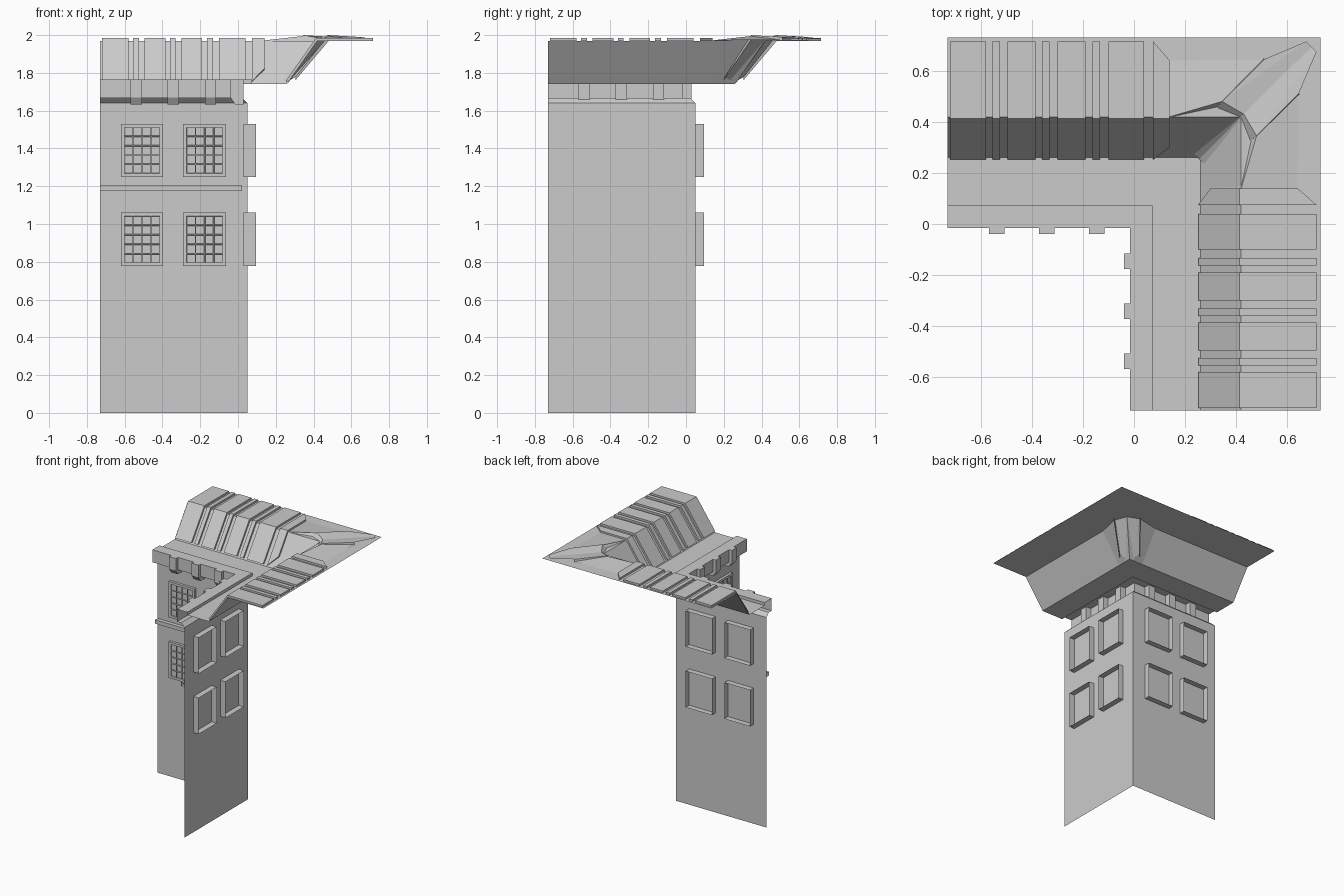
import bpy, bmesh
from mathutils import Matrix

if "Cube" in bpy.data.objects:
    bpy.data.objects.remove(bpy.data.objects["Cube"])

END = -0.73
SWAP = Matrix(((0, 1, 0, 0), (1, 0, 0, 0), (0, 0, 1, 0), (0, 0, 0, 1)))


def add(name, bm, both=False):
    """Make an object; with both, add its copy across the x = y diagonal."""
    me = bpy.data.meshes.new(name)
    bm.to_mesh(me)
    bm.free()
    bpy.context.collection.objects.link(bpy.data.objects.new(name, me))
    if both:
        m2 = me.copy()
        m2.transform(SWAP)
        m2.flip_normals()
        bpy.context.collection.objects.link(bpy.data.objects.new(name + "_side", m2))


def corner_sweep(name, profile):
    """Run an open (offset, height) profile around the mitred corner."""
    bm = bmesh.new()
    rows = [[bm.verts.new(p) for p in ((END, d, z), (d, d, z), (d, END, z))]
            for d, z in profile]
    for a, b in zip(rows, rows[1:]):
        for i in range(2):
            bm.faces.new((a[i], a[i + 1], b[i + 1], b[i]))
    add(name, bm)


def loft(bm, x0, prof0, x1, prof1):
    """Closed solid between two (y, z) profiles."""
    a = [bm.verts.new((x0, y, z)) for y, z in prof0]
    b = [bm.verts.new((x1, y, z)) for y, z in prof1]
    n = len(a)
    new = [bm.faces.new(a), bm.faces.new(b[::-1])]
    for i in range(n):
        j = (i + 1) % n
        new.append(bm.faces.new((a[j], a[i], b[i], b[j])))
    bmesh.ops.recalc_face_normals(bm, faces=new)


# Walls, belt, cornice and roof shells
corner_sweep("walls", [(0.05, 0), (0.05, 1.64)])
corner_sweep("belt_course", [(0.05, 1.175), (0.02, 1.175), (0.02, 1.205), (0.05, 1.205)])
corner_sweep("cornice", [(0.05, 1.64), (0.02, 1.668), (-0.015, 1.668),
                         (-0.015, 1.765), (0.073, 1.765), (0.073, 1.742)])
corner_sweep("roof", [(0.073, 1.742), (0.26, 1.742), (0.42, 1.97), (0.73, 1.97)])

# Brackets under the cornice
bm = bmesh.new()
bracket = [(-0.04, 1.765), (-0.04, 1.67), (-0.015, 1.633), (0.03, 1.633), (0.03, 1.765)]
for x in (-0.568, -0.372, -0.176):
    loft(bm, x, bracket, x + 0.06, bracket)
add("brackets", bm, True)


# Windows: open-backed boxes with recessed panes
def lines(lo, hi, panes, border, bar):
    size = (hi - lo - 2 * border - bar * (panes - 1)) / panes
    out, p = [lo], lo + border
    for _ in range(panes):
        out += [p, p + size]
        p += size + bar
    return out + [hi]


bm = bmesh.new()
for x0, x1 in ((-0.62, -0.397), (-0.29, -0.063)):
    for z0, z1 in ((0.777, 1.06), (1.25, 1.53)):
        xs, zs = lines(x0, x1, 4, 0.018, 0.004), lines(z0, z1, 5, 0.018, 0.004)
        g = [[bm.verts.new((x, 0.03, z)) for x in xs] for z in zs]
        panes, every = [], []
        for j in range(len(zs) - 1):
            for i in range(len(xs) - 1):
                f = bm.faces.new((g[j][i], g[j][i + 1], g[j + 1][i + 1], g[j + 1][i]))
                every.append(f)
                if i % 2 and j % 2:
                    panes.append(f)
        rim = [e for e in {e for f in every for e in f.edges} if e.is_boundary]
        ext = bmesh.ops.extrude_edge_only(bm, edges=rim)["geom"]
        for v in ext:
            if isinstance(v, bmesh.types.BMVert):
                v.co.y = 0.095
        bm.normal_update()
        bmesh.ops.inset_individual(bm, faces=panes, thickness=0.002, depth=-0.008)
add("windows", bm, True)

# Raised roof panels, wide and narrow
bm = bmesh.new()
panel = [(0.252, 1.757), (0.413, 1.985), (0.715, 1.985), (0.715, 1.97), (0.42, 1.97), (0.268, 1.754)]
for x0, x1 in ((-0.72, -0.58), (-0.555, -0.525), (-0.495, -0.385), (-0.36, -0.33),
               (-0.3, -0.19), (-0.163, -0.133), (-0.1, 0.04)):
    loft(bm, x0, panel, x1, panel)
short = [(0.3, 1.825), (0.413, 1.985), (0.64, 1.985), (0.64, 1.97), (0.42, 1.97), (0.312, 1.817)]
loft(bm, 0.075, panel, 0.14, short)
add("roof_panels", bm, True)

# Valley cap on the diagonal, with the fillet rising to it
bm = bmesh.new()
pts = [(0.255, 0.255, 1.752), (0.43, 0.43, 1.985), (0.695, 0.695, 1.98),
       (0.205, 0.305, 1.778), (0.345, 0.48, 2.0), (0.51, 0.645, 1.99), (0.675, 0.715, 1.98)]
c0, c1, c2, l0, l1, l2, l3 = [bm.verts.new(p) for p in pts]
d0, d1, d2 = [bm.verts.new(p) for p in ((0.2, 0.305, 1.762), (0.345, 0.485, 1.975), (0.51, 0.65, 1.97))]
for f in ((c0, c1, l1, l0), (c1, c2, l3, l1), (l1, l3, l2), (l0, l1, d1, d0), (l1, l2, d2, d1)):
    bm.faces.new(f)
add("valley_cap", bm, True)

bm = bmesh.new()
a, b, c, d, e = [bm.verts.new(p) for p in ((0.14, 0.262, 1.745), (0.215, 0.262, 1.745), (0.345, 0.48, 1.995),
                                           (0.14, 0.42, 1.972), (0.51, 0.645, 1.975))]
f = bm.verts.new((0.14, 0.64, 1.972))
bm.faces.new((a, b, c, d))
bm.faces.new((d, c, e, f))
add("valley_fillet", bm, True)
